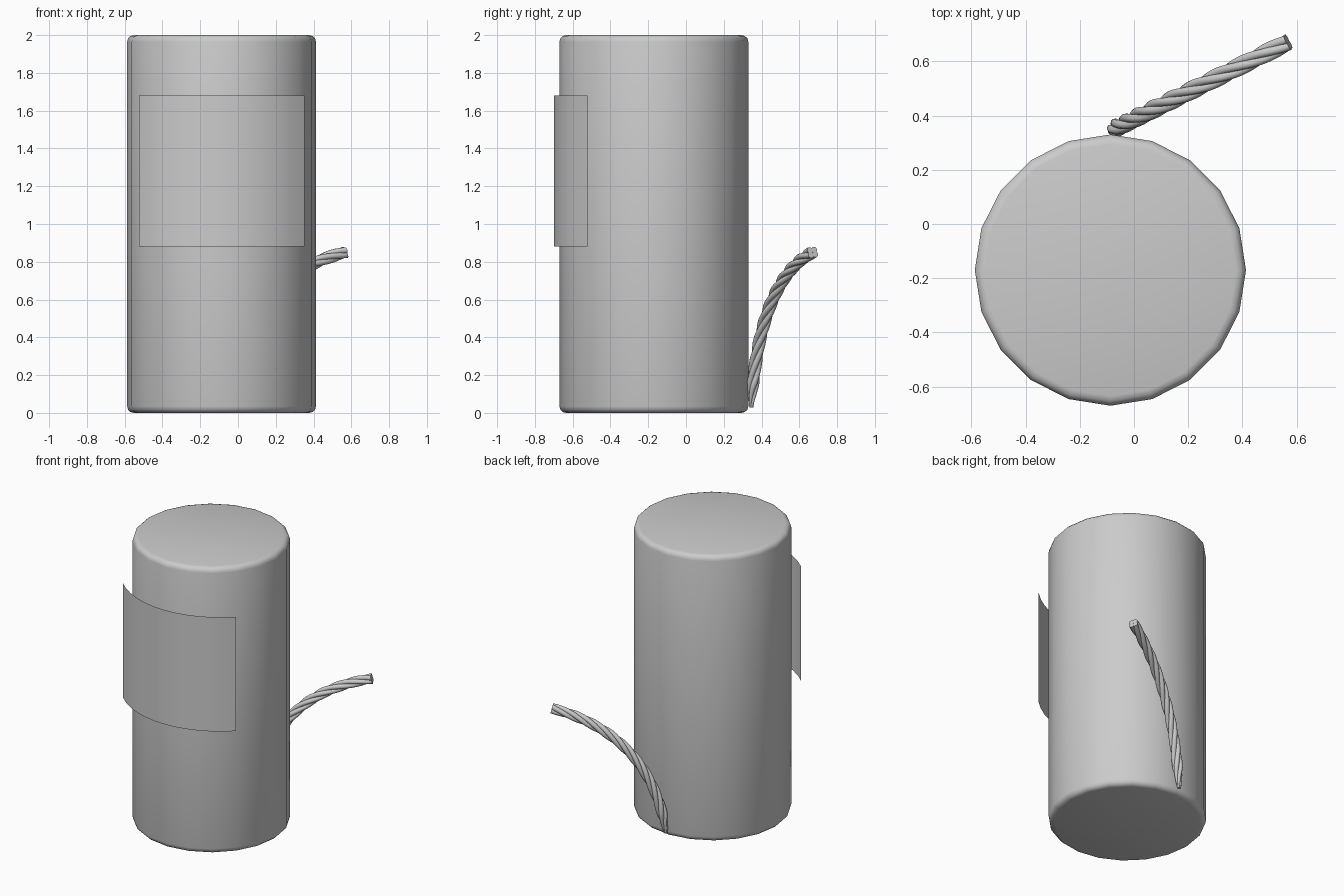
import bpy, bmesh, math
from mathutils import Vector
from mathutils.geometry import interpolate_bezier

if "Cube" in bpy.data.objects:
    bpy.data.objects.remove(bpy.data.objects["Cube"])

CX, CY = -0.087, -0.17


def add_mesh(name, bm):
    me = bpy.data.meshes.new(name)
    bm.to_mesh(me)
    bm.free()
    ob = bpy.data.objects.new(name, me)
    bpy.context.collection.objects.link(ob)
    for p in me.polygons:
        p.use_smooth = True
    return ob


# Body: 20-sided tube with rounded rims
bpy.ops.mesh.primitive_cylinder_add(vertices=20, radius=0.5, depth=2, location=(CX, CY, 1))
body = bpy.context.object
body.name = "body"
bev = body.modifiers.new("rim", 'BEVEL')
bev.width = 0.035
bev.segments = 3
bev.limit_method = 'ANGLE'
bev.angle_limit = math.radians(40)
bpy.ops.object.modifier_apply(modifier="rim")
bpy.ops.object.shade_smooth_by_angle(angle=math.radians(40))

# Label: thin sheet bent flatter than the body, floating in front
R, HALF, SEG = 0.628, math.radians(44.2), 12
bm = bmesh.new()
cols = []
for i in range(SEG + 1):
    a = HALF * (2 * i / SEG - 1)
    x, y = CX + R * math.sin(a), -0.70 + R * (1 - math.cos(a))
    cols.append([bm.verts.new((x, y, z)) for z in (0.88, 1.68)])
for l, r in zip(cols, cols[1:]):
    bm.faces.new((l[0], r[0], r[1], l[1]))
add_mesh("label", bm)

# Fuse: four twisted strands along a curve in a slanted vertical plane
OUT = Vector((0.895, 0.446, 0))
BASE = Vector((-0.085, 0.345, 0))
SIDE = Vector((0, 0, 1)).cross(OUT).normalized()
handles = [(0, 0.03), (0.06, 0.5), (0.33, 0.76), (0.73, 0.85)]
path = interpolate_bezier(*[BASE + OUT * s + Vector((0, 0, z)) for s, z in handles], 64)
TURNS, OFFSET, THICK, SIDES = 2.4, 0.018, 0.0165, 10


def strand(index):
    pts, n = [], len(path) - 1
    for i, p in enumerate(path):
        t = (path[min(i + 1, n)] - path[max(i - 1, 0)]).normalized()
        up = t.cross(SIDE)
        taper = min(1, 0.35 + i / 9)
        a = math.tau * (index / 4 + TURNS * i / n)
        c = p + (SIDE * math.cos(a) + up * math.sin(a)) * OFFSET * taper
        pts.append((c, up, taper))
    bm = bmesh.new()
    rings = []
    for c, up, taper in pts:
        rings.append([bm.verts.new(c + (SIDE * math.cos(b) + up * math.sin(b)) * THICK * taper)
                      for b in (math.tau * k / SIDES for k in range(SIDES))])
    for a, b in zip(rings, rings[1:]):
        for k in range(SIDES):
            j = (k + 1) % SIDES
            bm.faces.new((a[k], a[j], b[j], b[k]))
    caps = [bm.faces.new(rings[0]), bm.faces.new(rings[-1])]
    bmesh.ops.recalc_face_normals(bm, faces=bm.faces[:])
    ob = add_mesh(f"fuse_strand_{index + 1}", bm)
    ob.data.polygons[-1].use_smooth = False
    ob.data.polygons[-2].use_smooth = False


for i in range(4):
    strand(i)
